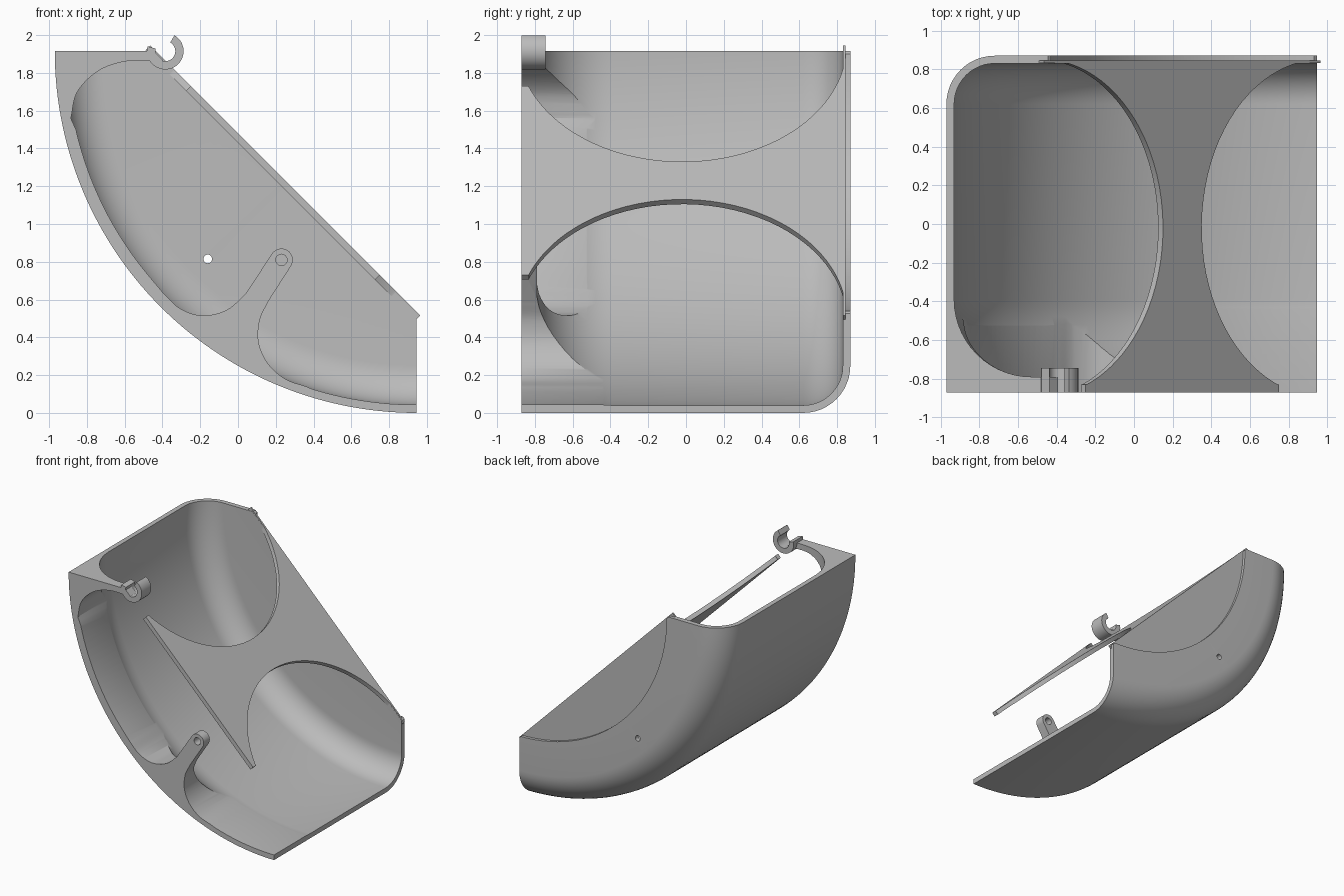
import bpy, bmesh
from math import sin, cos, radians, sqrt
from mathutils import Vector

if "Cube" in bpy.data.objects:
    bpy.data.objects.remove(bpy.data.objects["Cube"], do_unlink=True)

grey = bpy.data.materials.new("light grey plastic")
grey.use_nodes = True
grey.diffuse_color = (0.5, 0.5, 0.5, 1)
grey.node_tree.nodes["Principled BSDF"].inputs["Base Color"].default_value = (0.5, 0.5, 0.5, 1)

CX, CZ, R = 0.945, 1.915, 1.915      # axis and radius of the curved wall
FRONT, BACK, WALL = -0.87, 0.87, 0.04
SLOPE = 1.48                         # sloping face lies on x + z = SLOPE


def loft(name, rings, closed=False):
    """Join equal rings of points into a solid, capped at both ends."""
    bm = bmesh.new()
    loops = [[bm.verts.new(p) for p in ring] for ring in rings]
    n = len(loops[0])
    for a, b in zip(loops, loops[1:]):
        for i in range(n):
            j = (i + 1) % n
            bm.faces.new((a[i], a[j], b[j], b[i]))
    bm.faces.new(loops[0])
    bm.faces.new(loops[-1])
    bmesh.ops.recalc_face_normals(bm, faces=bm.faces)
    mesh = bpy.data.meshes.new(name)
    bm.to_mesh(mesh)
    bm.free()
    mesh.materials.append(grey)
    obj = bpy.data.objects.new(name, mesh)
    bpy.context.collection.objects.link(obj)
    return obj


def prism(name, outline, y0, y1):
    return loft(name, [[(x, y, z) for x, z in outline] for y in (y0, y1)])


def arc(cx, cz, r, a0, a1, n):
    angles = [radians(a0 + (a1 - a0) * i / n) for i in range(n + 1)]
    return [(cx + r * cos(a), cz + r * sin(a)) for a in angles]


def spline(pts, n=8):
    """Smooth curve through the points."""
    pts = [Vector(p) for p in pts]
    ext = [2 * pts[0] - pts[1]] + pts + [2 * pts[-1] - pts[-2]]
    out = []
    for p, q, r, s in zip(ext, ext[1:], ext[2:], ext[3:]):
        for i in range(n):
            t = i / n
            out.append(tuple(q + (r - p) * t / 2 + (2 * p - 5 * q + 4 * r - s) * t * t / 2
                             + (3 * q - p - 3 * r + s) * t ** 3 / 2))
    return out + [tuple(pts[-1])]


def sector(name, r, y0, y1, front_fillet, back_fillet, inner, a0, a1, n):
    """Sweep a rounded section about the wall axis."""
    section = [(inner, y0)]
    if front_fillet:
        section += arc(r - front_fillet, y0 + front_fillet, front_fillet, -90, 0, 14)
    else:
        section += [(r, y0)]
    section += arc(r - back_fillet, y1 - back_fillet, back_fillet, 0, 90, 12)
    section += [(inner, y1)]
    rings = []
    for i in range(n + 1):
        a = radians(a0 + (a1 - a0) * i / n)
        rings.append([(CX + s * cos(a), y, CZ + s * sin(a)) for s, y in section])
    return loft(name, rings)


def cut(obj, cutter):
    mod = obj.modifiers.new("cut", 'BOOLEAN')
    mod.operation, mod.solver, mod.object = 'DIFFERENCE', 'EXACT', cutter
    graph = bpy.context.evaluated_depsgraph_get()
    mesh = bpy.data.meshes.new_from_object(obj.evaluated_get(graph))
    obj.modifiers.clear()
    obj.data = mesh
    bpy.data.objects.remove(cutter, do_unlink=True)


# Curved housing, hollowed with a wide front fillet
shell = sector("housing_shell", R, FRONT, BACK, 0, 0.25, 0.5, 180, 270, 60)
cut(shell, sector("cavity", R - WALL, -0.79, 0.83, 0.4, 0.21, 0.4, 172, 278, 71))

# Sloping opening
cut(shell, prism("slope_cutter", [(-0.6, SLOPE + 0.59), (2, SLOPE - 2.01), (2, 3), (-0.6, 3)], -2, 2))

# Front opening, leaving a top rib and a pivot arm
PX, PZ = 0.23, 0.81
opening = spline([(-0.45, 1.865), (-0.6, 1.86), (-0.74, 1.81), (-0.85, 1.7), (-0.885, 1.56)])
opening += arc(CX, CZ, 1.85, 193, 220, 16)
opening += spline([(-0.4, 0.64), (-0.31, 0.555), (-0.19, 0.515), (-0.06, 0.545), (0.04, 0.63)])
opening += arc(PX, PZ, 0.06, 145, -32, 16)
opening += spline([(0.16, 0.59), (0.115, 0.49), (0.11, 0.37), (0.16, 0.26), (0.25, 0.18), (0.36, 0.14)])
opening += arc(CX, CZ, R - WALL - 0.003, 253, 272, 12)
opening += [(1.5, 0.05), (1.5, 1.865)]
cut(shell, prism("front_cutter", opening, -1, 0.3))

# Pivot hole, rear wall hole and the shallow rear recess
cut(shell, prism("pivot_hole", arc(PX, PZ, 0.03, 0, 345, 23), -1, -0.6))
cut(shell, prism("rear_hole", arc(-0.16, 0.815, 0.023, 0, 345, 23), 0.7, 1))
cut(shell, prism("rear_recess", arc(CX, CZ, 1.375, 0, 357, 119), 0.845, 1))

# Open clip at the top of the front rib
clip = prism("top_clip", arc(-0.385, 1.915, 0.097, 165, 420, 32)
             + arc(-0.385, 1.915, 0.053, 420, 165, 32), FRONT, -0.745)


# Sloping waisted panel
def waist(y):
    return 0.10 + 0.62 * (1 - sqrt(1 - ((y + 0.02) / 0.87) ** 2))


side = [(0.5, FRONT), (0.5, -0.83)]
side += [(waist(y), y) for y in [0.83 * sin(radians(-90 + 180 * i / 40)) for i in range(41)]]
side += [(0.715, 0.832), (0.715, 0.845)]
outline = [(0.25 + w, y) for w, y in side] + [(0.25 - w, y) for w, y in reversed(side)]
panel = loft("sloping_panel", [[(x - d, y, SLOPE - x - d) for x, y in outline] for d in (0, 0.025)])

# Smooth curved walls, keep the edges sharp
for obj in (shell, clip, panel):
    bpy.ops.object.select_all(action='DESELECT')
    obj.select_set(True)
    bpy.context.view_layer.objects.active = obj
    bpy.ops.object.shade_smooth_by_angle(angle=radians(30))
